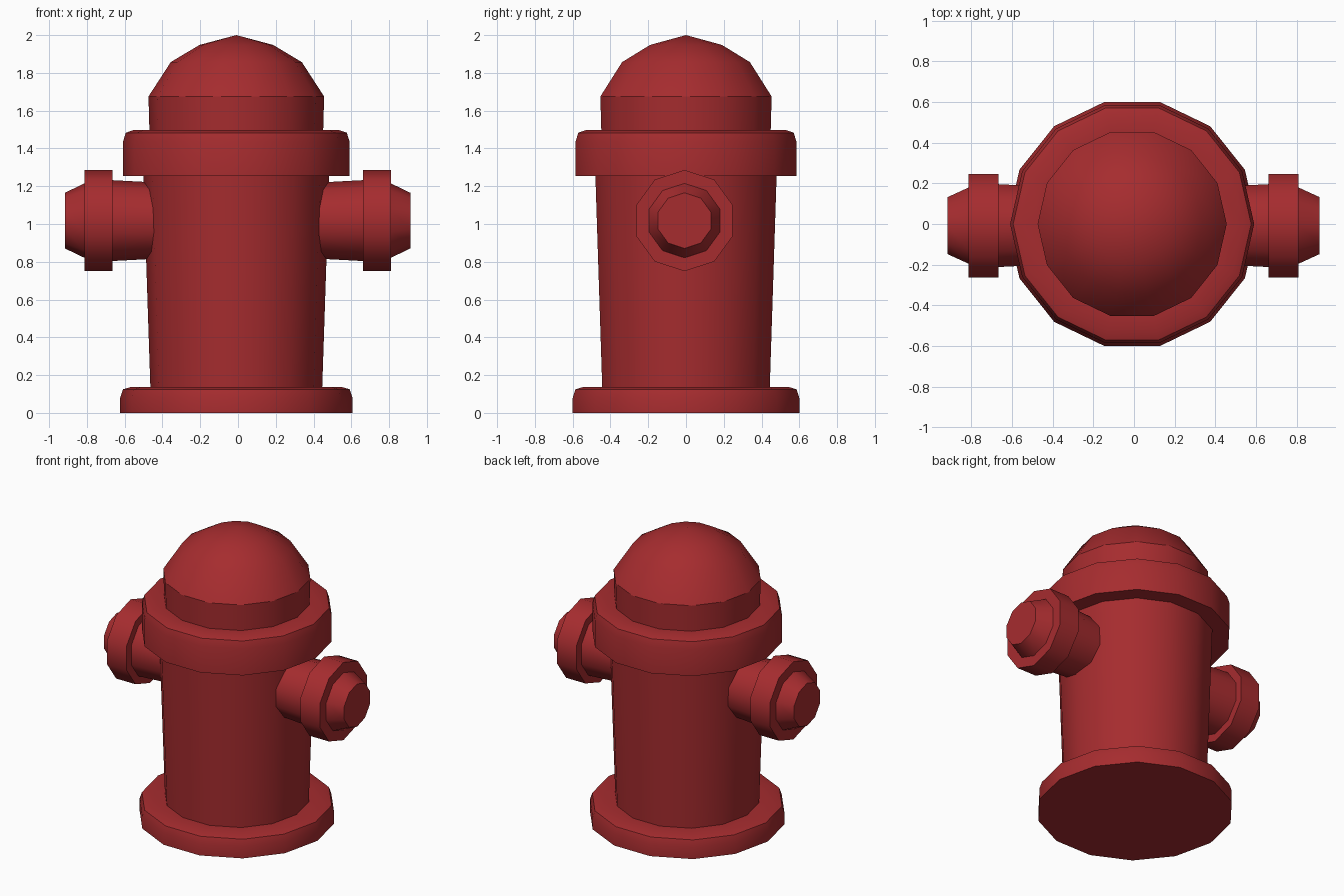
import bpy, bmesh
from math import pi, cos, sin, radians

if "Cube" in bpy.data.objects:
    bpy.data.objects.remove(bpy.data.objects["Cube"])

red = bpy.data.materials.new("red_paint")
red.diffuse_color = (0.38, 0.025, 0.028, 1)
red.use_nodes = True
red.node_tree.nodes["Principled BSDF"].inputs["Base Color"].default_value = red.diffuse_color


def lathe(name, profile, sides, location, rotation=(0, 0, 0), smooth=30):
    """Spin (radius, height) points around z; radius 0 becomes a single pole."""
    bm = bmesh.new()
    rings = []
    for r, z in profile:
        n = sides if r > 0 else 1
        rings.append([bm.verts.new((r * cos(2 * pi * i / sides),
                                    r * sin(2 * pi * i / sides), z)) for i in range(n)])
    for a, b in zip(rings, rings[1:]):
        for i in range(sides):
            j = (i + 1) % sides
            quad = [a[i % len(a)], a[j % len(a)], b[j % len(b)], b[i % len(b)]]
            bm.faces.new(list(dict.fromkeys(quad)))
    mesh = bpy.data.meshes.new(name)
    bm.to_mesh(mesh)
    bm.free()
    mesh.materials.append(red)
    obj = bpy.data.objects.new(name, mesh)
    bpy.context.collection.objects.link(obj)
    obj.location, obj.rotation_euler = location, rotation
    bpy.ops.object.select_all(action='DESELECT')
    obj.select_set(True)
    bpy.context.view_layer.objects.active = obj
    bpy.ops.object.shade_smooth_by_angle(angle=radians(smooth))
    return obj


# Upright parts: each profile meets the next one exactly
parts = {
    "base_flange": [(0, 0), (0.615, 0), (0.615, 0.08), (0.6, 0.125), (0.555, 0.138), (0.455, 0.138)],
    "barrel": [(0.455, 0.138), (0.492, 1.253)],
    "collar": [(0.492, 1.253), (0.6, 1.253), (0.6, 1.435), (0.585, 1.483), (0.545, 1.497), (0.46, 1.497)],
    "bonnet": [(0.46, 1.497), (0.465, 1.675), (0.347, 1.857), (0.195, 1.948), (0, 2.0)],
}
for name, profile in parts.items():
    lathe(name, profile, 14, (-0.009, 0, 0))

# Side outlets: pipe, wide ring and tapered cap
outlet = [(0.2, 0.4), (0.214, 0.663), (0.268, 0.663), (0.268, 0.811),
          (0.197, 0.811), (0.147, 0.915), (0, 0.915)]
for name, turn in (("outlet_right", pi / 2), ("outlet_left", -pi / 2)):
    lathe(name, outlet, 10, (-0.002, -0.008, 1.018), (0, turn, 0), 40)
